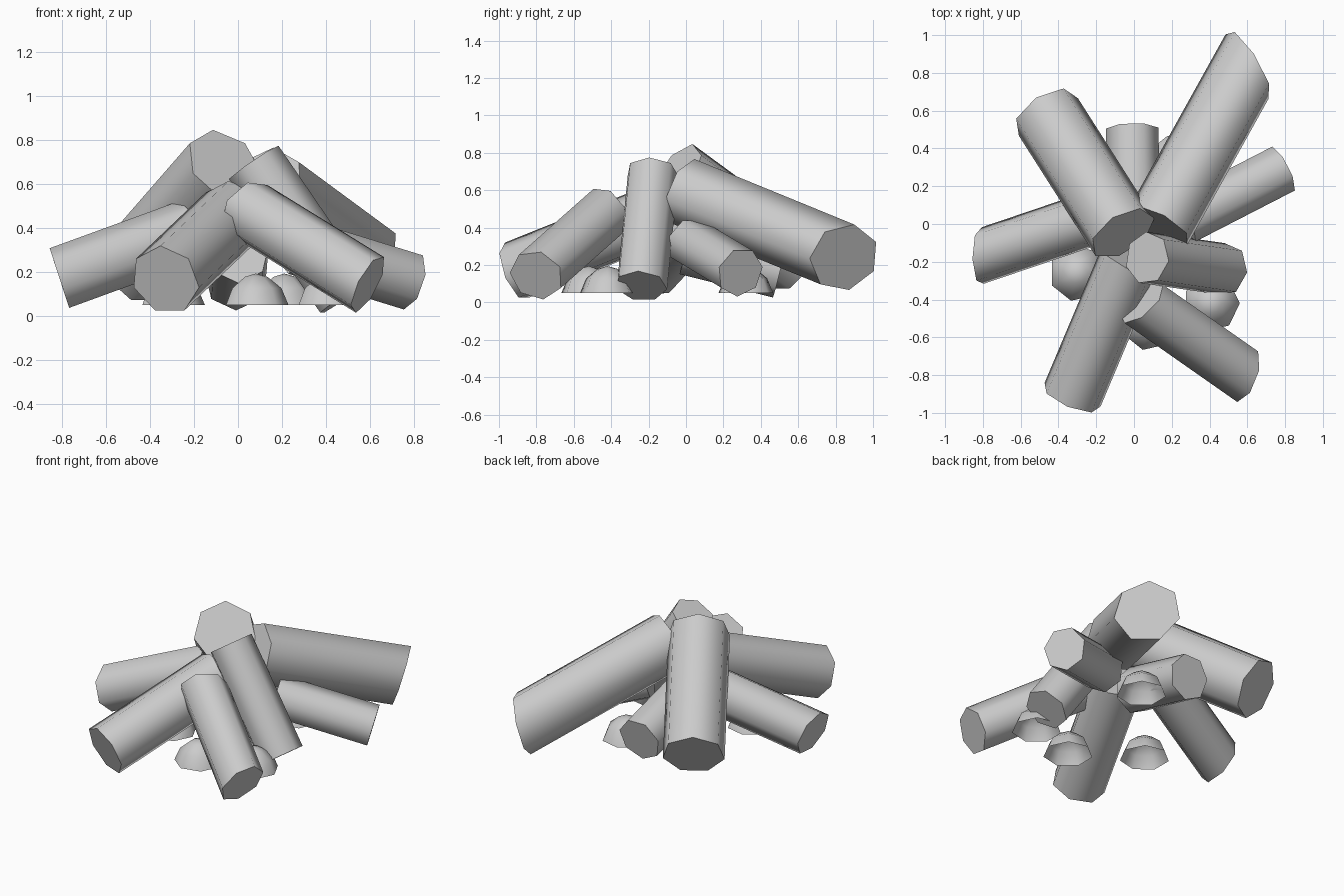
import bpy, bmesh, math
from mathutils import Vector

if "Cube" in bpy.data.objects:
    bpy.data.objects.remove(bpy.data.objects["Cube"])

SIDES = 7


def finish(name, bm):
    bmesh.ops.recalc_face_normals(bm, faces=bm.faces)
    mesh = bpy.data.meshes.new(name)
    bm.to_mesh(mesh)
    bm.free()
    obj = bpy.data.objects.new(name, mesh)
    bpy.context.collection.objects.link(obj)
    return obj


def log(name, outer, inner, radius, roll=0.0, skew=0.0, inner_skew=0.0):
    """Seven-sided log between two end centres; skew slants an end cap sideways."""
    outer, inner = Vector(outer), Vector(inner)
    axis = (inner - outer).normalized()
    side = axis.cross(Vector((0, 0, 1))).normalized()
    up = side.cross(axis)
    bm = bmesh.new()
    rings = []
    for centre, slant in ((outer, -skew), (inner, inner_skew)):
        ring = []
        for i in range(SIDES):
            a = roll + math.tau * i / SIDES
            offset = up * math.cos(a) + side * math.sin(a) + axis * slant * math.sin(a)
            ring.append(bm.verts.new(centre + radius * offset))
        rings.append(ring)
    for i in range(SIDES):
        j = (i + 1) % SIDES
        bm.faces.new((rings[0][i], rings[0][j], rings[1][j], rings[1][i])).smooth = True
    for ring in rings:
        bm.faces.new(ring)
    for e in bm.edges:
        e.smooth = all(f.smooth for f in e.link_faces)
    finish(name, bm)


def ember(name, x, y, radius=0.15, base=0.05):
    """Open-bottomed low dome."""
    bm = bmesh.new()
    rings = []
    for r, h in ((1.0, 0.0), (0.78, 0.52), (0.36, 0.86)):
        rings.append([bm.verts.new((x + radius * r * math.cos(math.tau * i / SIDES),
                                    y + radius * r * math.sin(math.tau * i / SIDES),
                                    base + radius * h)) for i in range(SIDES)])
    tip = bm.verts.new((x, y, base + radius * 0.96))
    for i in range(SIDES):
        j = (i + 1) % SIDES
        for low, high in zip(rings, rings[1:]):
            bm.faces.new((low[i], low[j], high[j], high[i]))
        bm.faces.new((rings[-1][i], rings[-1][j], tip))
    for f in bm.faces:
        f.smooth = True
    finish(name, bm)


# Leaning logs: outer end, inner end, radius, roll, cap slants
half = math.pi / SIDES
log("log_back_left", (-0.465, 0.585, 0.22), (-0.06, -0.05, 0.685), 0.19)
log("log_back_right", (0.605, 0.845, 0.24), (0.13, -0.01, 0.59), 0.187, 0, 0.55)
log("log_right_rear", (0.785, 0.29, 0.16), (0.26, 0.02, 0.322), 0.134, half)
log("log_left", (-0.81, -0.17, 0.17), (-0.22, 0.03, 0.385), 0.147, 0, 0.32)
log("log_front_left", (-0.33, -0.915, 0.165), (-0.02, -0.18, 0.46), 0.165)
log("log_front_right", (0.59, -0.80, 0.145), (0.04, -0.415, 0.485), 0.145, half, -0.25, -0.2)
log("log_right", (0.485, -0.24, 0.088), (0.07, -0.18, 0.695), 0.14)
log("log_back", (-0.01, 0.50, 0.165), (0.0, 0.0, 0.29), 0.143, half)

# Embers underneath
for k, (x, y) in enumerate(((-0.30, -0.26), (0.08, -0.52), (0.41, -0.42), (0.21, 0.32))):
    ember(f"ember_{k + 1}", x, y)
